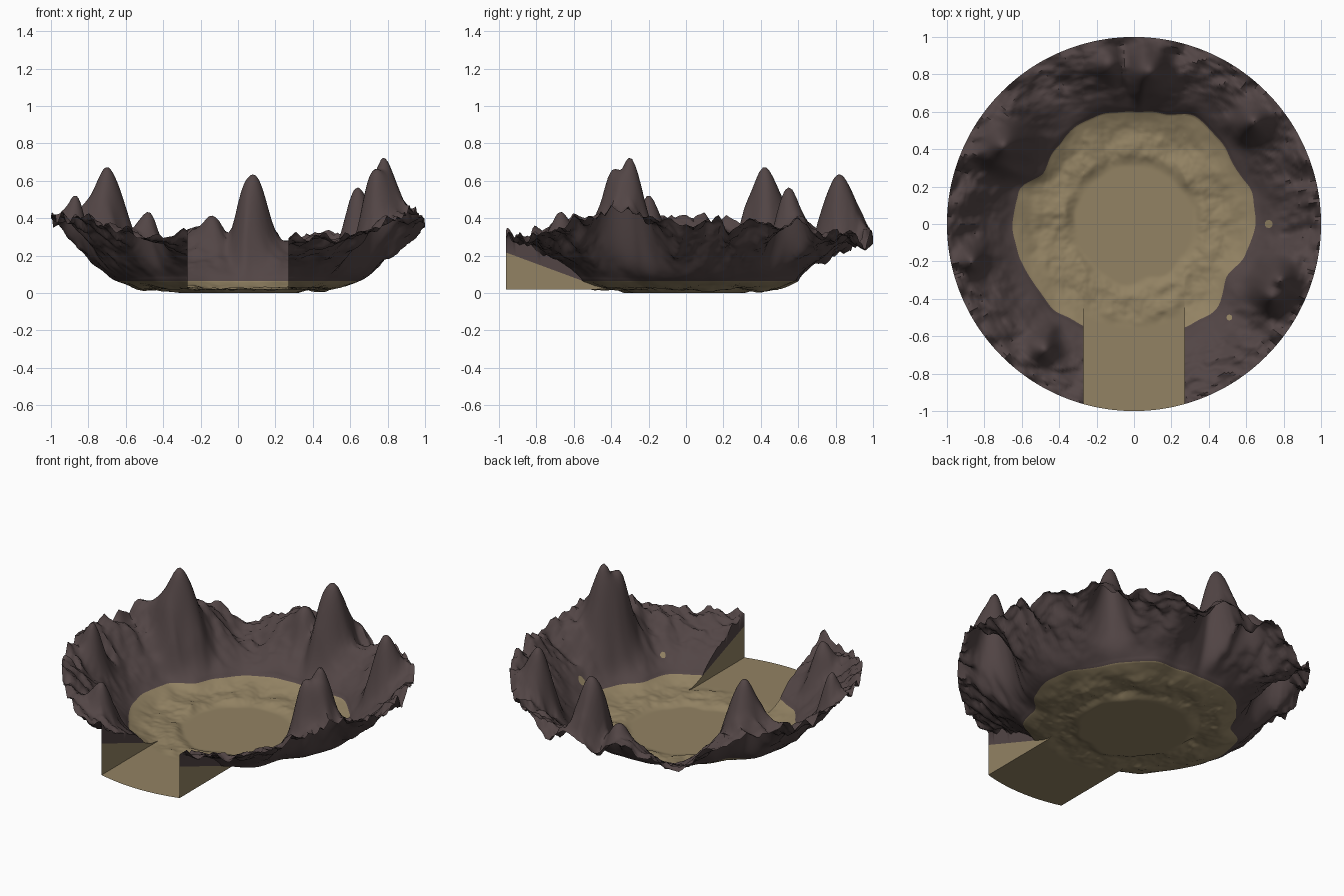
import bpy, bmesh, math
from mathutils import Vector, noise

if "Cube" in bpy.data.objects:
    bpy.data.objects.remove(bpy.data.objects["Cube"])

SEGMENTS, RINGS = 320, 100
HALF_PATH = 0.27      # half width of the entrance path
FLOOR = 0.036
FOOT_HEIGHT = 0.08    # where sand meets rock
FOOT_RING = 0.62
PATH_START = 0.475

# Foot radius and rim height of the wall, every 15 degrees from +x
FOOT = [.65, .65, .62, .64, .66, .61, .60, .61, .61, .58, .56, .64,
        .65, .64, .62, .62, .61, .61, .61, .61, .62, .63, .57, .62]
RIM = [.38, .38, .37, .36, .33, .30, .27, .35, .23, .38, .40, .42,
       .40, .40, .42, .38, .31, .31, .30, .31, .32, .35, .41, .42]

# Rock spires: x, y, top height, spread
PEAKS = [(.08, .82, .65, .115), (.78, -.30, .74, .10), (.74, -.38, .68, .09),
         (-.70, .42, .69, .12), (.64, .55, .58, .09), (-.48, -.67, .45, .085),
         (-.14, .86, .43, .08), (-.87, -.20, .54, .07)]
# Small bare patches in the rock: x, y, radius
PATCHES = [(.72, 0, .022), (.51, -.5, .016)]


def make_material(name, rgb):
    m = bpy.data.materials.new(name)
    m.use_nodes = True
    color = (*rgb, 1)
    m.diffuse_color = color
    shader = m.node_tree.nodes["Principled BSDF"]
    shader.inputs["Base Color"].default_value = color
    shader.inputs["Roughness"].default_value = 0.9
    return m


def around(table, x, y):
    """Smoothly interpolate a table around the circle."""
    n = len(table)
    a = math.atan2(y, x) / math.tau % 1 * n
    i = int(a)
    f = a - i
    f = f * f * (3 - 2 * f)
    return table[i % n] * (1 - f) + table[(i + 1) % n] * f


def foot_radius(x, y):
    r = math.hypot(x, y)
    return around(FOOT, x, y) + .012 * noise.noise(Vector((5 * x / r, 5 * y / r, 3)))


def step(a, b, v):
    t = min(1, max(0, (v - a) / (b - a)))
    return t * t * (3 - 2 * t)


def floor_height(x, y, path=False):
    r = math.hypot(x, y)
    edge = .31 + .03 * noise.noise(Vector((x * 7, y * 7, 0)))
    ring = step(edge, edge + .07, r)
    bump = .02 * noise.fractal(Vector((x * 6, y * 6, 1)), 1, 2, 4)
    if path:
        bump *= 1 - step(.48, .56, r)
    return max(0, .016 + ring * (FLOOR - .016 + bump))


def wall_height(x, y):
    r = math.hypot(x, y)
    z = floor_height(x, y)
    if r <= .48:
        return z
    # sand climbs gently to the foot of the rock
    foot = foot_radius(x, y)
    z += (FOOT_HEIGHT - z) * min(1, (r - .48) / (foot - .48)) ** 1.5
    if r <= foot:
        return z
    # the wall bulges at front and back and sweeps up at the sides
    t = min(1, (r - foot) / (1 - foot))
    sweep = (y / r) ** 2
    rise = sweep * t ** .65 + (1 - sweep) * (.5 * t + .5 * step(0, 1, t))
    z += (around(RIM, x, y) - z) * rise
    # creases down the wall, then broken rock towards the rim
    crease = noise.noise(Vector((9 * x / r, 9 * y / r, r * 2)))
    rough = noise.fractal(Vector((x * 6, y * 9, 5)), .8, 2.1, 5)
    ridge = .25 - abs(noise.noise(Vector((x * 7, y * 11, 8))))
    z += t * (.035 * crease * (1 - t) + .055 * rough + .07 * ridge)
    for px, py, top, spread in PEAKS:
        d = math.hypot(x - px, y - py) / spread
        d *= 1 + .25 * crease
        z += max(0, top - z) * math.exp(-d ** 2) * min(1, t * 4)
    return z


# Flat disc of rings, one of which follows the foot of the wall
bm = bmesh.new()
rings = []
for i in range(1, RINGS + 1):
    r = i / RINGS
    pull = max(0, min((r - .5) / (FOOT_RING - .5), (1 - r) / (1 - FOOT_RING)))
    ring = []
    for k in range(SEGMENTS):
        c, s = math.cos(math.tau * k / SEGMENTS), math.sin(math.tau * k / SEGMENTS)
        radius = r + pull * (foot_radius(c, s) - FOOT_RING)
        ring.append(bm.verts.new((radius * c, radius * s, 0)))
    rings.append(ring)
bm.faces.new(rings[0])
for inner, outer in zip(rings, rings[1:]):
    for k in range(SEGMENTS):
        n = (k + 1) % SEGMENTS
        bm.faces.new((inner[k], outer[k], outer[n], inner[n]))

# Cut the entrance path free of the wall
for side in (-1, 1):
    bmesh.ops.bisect_plane(bm, geom=bm.verts[:] + bm.edges[:] + bm.faces[:],
                           plane_co=(side * HALF_PATH, 0, 0), plane_no=(1, 0, 0))


def on_path(f):
    c = f.calc_center_median()
    return abs(c.x) < HALF_PATH and c.y < 0 and c.length > PATH_START


bmesh.ops.split(bm, geom=[f for f in bm.faces if on_path(f)])
path_verts = {v for f in bm.faces if on_path(f) for v in f.verts}
cut_edges = [e for e in bm.edges if e.is_boundary and all(
    abs(abs(v.co.x) - HALF_PATH) < 1e-4 and v.co.y < 0 and v not in path_verts
    for v in e.verts)]

# Colour by place, then raise the heights
for f in bm.faces:
    c = f.calc_center_median()
    sand = on_path(f) or c.length < foot_radius(c.x, c.y)
    f.material_index = 0 if sand else 1
for v in bm.verts:
    x, y = v.co.x, v.co.y
    v.co.z = floor_height(x, y, True) if v in path_verts else wall_height(x, y)


def drop_edges(edges, height, material):
    """Extrude edges straight down to a height rule."""
    made = bmesh.ops.extrude_edge_only(bm, edges=edges)["geom"]
    for g in made:
        if isinstance(g, bmesh.types.BMVert):
            g.co.z = min(g.co.z, height(g.co))
        elif isinstance(g, bmesh.types.BMFace):
            g.material_index = material
    return [g for g in made if isinstance(g, bmesh.types.BMEdge) and g.is_boundary
            and all(abs(abs(v.co.x) - HALF_PATH) < 1e-4 for v in g.verts)
            and abs(g.verts[0].co.y - g.verts[1].co.y) > 1e-5]


# Upright banks beside the path: rock lip over sloping sand
lower = drop_edges(cut_edges, lambda p: FOOT_HEIGHT + .37 * max(0, -.55 - p.y), 1)
drop_edges(lower, lambda p: floor_height(p.x, p.y, True), 0)
bmesh.ops.remove_doubles(bm, verts=bm.verts[:], dist=1e-4)
bmesh.ops.recalc_face_normals(bm, faces=bm.faces[:])
middle = min(bm.faces, key=lambda f: f.calc_center_median().xy.length)
if middle.normal.z < 0:
    bmesh.ops.reverse_faces(bm, faces=bm.faces[:])

# Bare sand patches lying on the rock
for x, y, radius in PATCHES:
    spot = bmesh.ops.create_circle(bm, cap_ends=True, segments=10, radius=radius)
    for v in spot["verts"]:
        v.co.x += x
        v.co.y += y
        v.co.z = wall_height(v.co.x, v.co.y) + .006

# Stand on the ground
low = min(v.co.z for v in bm.verts)
for v in bm.verts:
    v.co.z -= low

mesh = bpy.data.meshes.new("crater_arena")
bm.to_mesh(mesh)
bm.free()
mesh.materials.append(make_material("sand", (.29, .225, .125)))
mesh.materials.append(make_material("dark_rock", (.085, .06, .06)))
crater = bpy.data.objects.new("crater_arena", mesh)
bpy.context.collection.objects.link(crater)
bpy.context.view_layer.objects.active = crater
crater.select_set(True)
bpy.ops.object.shade_smooth_by_angle(angle=math.radians(50))
